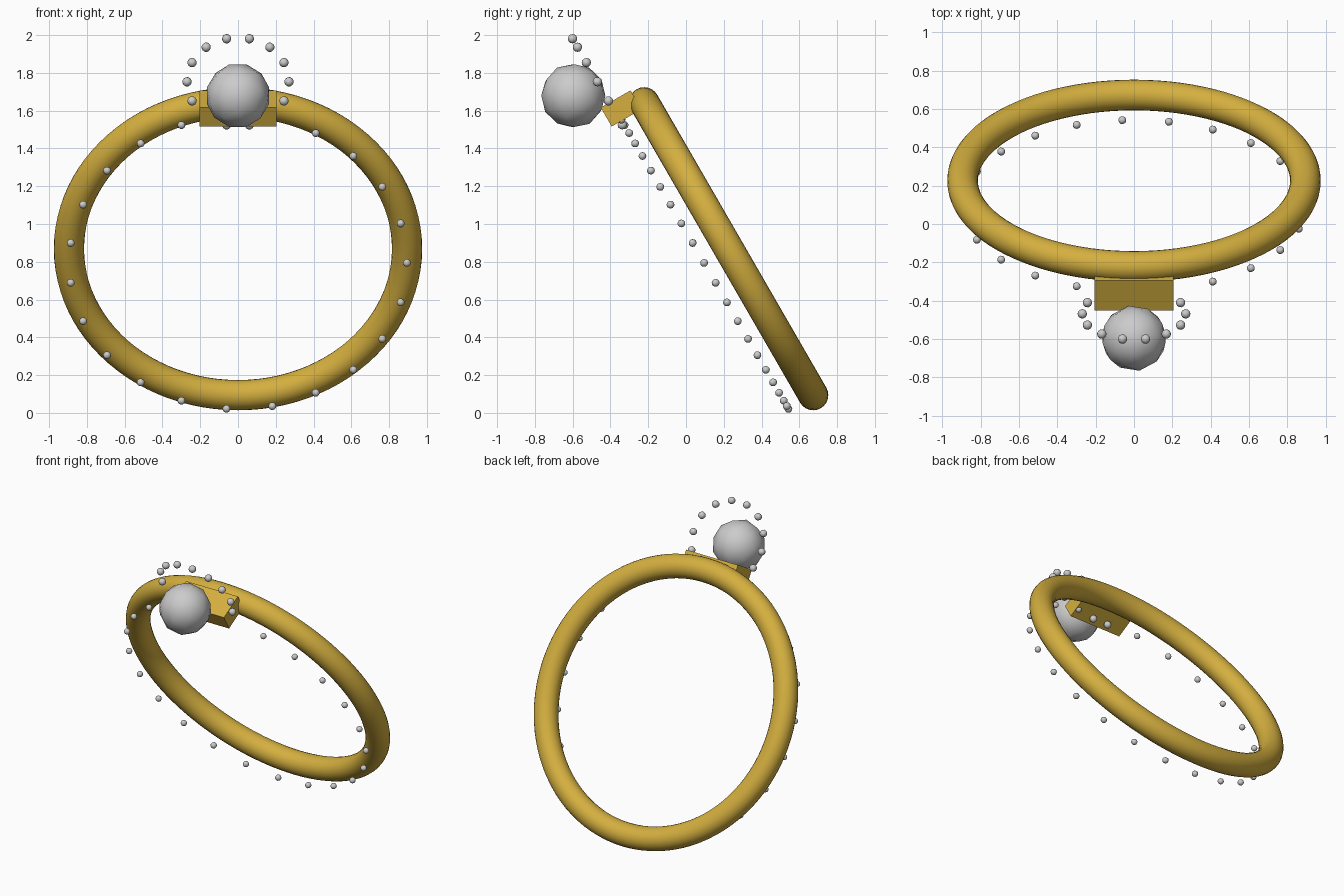
import bpy, bmesh, math
from mathutils import Matrix, Vector

if "Cube" in bpy.data.objects:
    bpy.data.objects.remove(bpy.data.objects["Cube"])

# Ring is modelled flat, then tipped up: local x = x, local y = up along ring, local z = front
FRAME = Matrix.Translation((0, 0.226, 0.869)) @ Matrix.Rotation(math.radians(120), 4, 'X')

gold = bpy.data.materials.new("gold")
gold.diffuse_color = (0.66, 0.43, 0.05, 1)
gold.use_nodes = True
gold.node_tree.nodes["Principled BSDF"].inputs["Base Color"].default_value = gold.diffuse_color


def place(obj, name, material=None, smooth=True):
    obj.name = name
    if material:
        obj.data.materials.append(material)
    if smooth:
        bpy.ops.object.select_all(action='DESELECT')
        obj.select_set(True)
        bpy.context.view_layer.objects.active = obj
        bpy.ops.object.shade_smooth_by_angle(angle=math.radians(30))
    obj.matrix_world = FRAME
    return obj


def stone_circle(name, count, radius, centre, size, phase=0.0):
    """Circle of small round stones in one mesh."""
    bm = bmesh.new()
    for i in range(count):
        a = phase + 2 * math.pi * i / count
        pos = Vector(centre) + Vector((radius * math.cos(a), radius * math.sin(a), 0))
        bmesh.ops.create_icosphere(bm, subdivisions=2, radius=size,
                                   matrix=Matrix.Translation(pos))
    mesh = bpy.data.meshes.new(name)
    bm.to_mesh(mesh)
    bm.free()
    obj = bpy.data.objects.new(name, mesh)
    bpy.context.collection.objects.link(obj)
    return place(obj, name)


# Band
bpy.ops.mesh.primitive_torus_add(major_radius=0.895, minor_radius=0.08,
                                 major_segments=96, minor_segments=24)
place(bpy.context.object, "band", gold)

# Setting block that holds the centre stone
bm = bmesh.new()
bmesh.ops.create_cube(bm, size=1, matrix=Matrix.Translation((0, 0.928, 0.122))
                      @ Matrix.Diagonal((0.41, 0.116, 0.182, 1)))
mesh = bpy.data.meshes.new("setting")
bm.to_mesh(mesh)
bm.free()
setting = bpy.data.objects.new("setting", mesh)
bpy.context.collection.objects.link(setting)
place(setting, "setting", gold, smooth=False)

# Centre stone
bm = bmesh.new()
bmesh.ops.create_icosphere(bm, subdivisions=2, radius=0.172,
                           matrix=Matrix.Translation((0, 1.113, 0.307)))
mesh = bpy.data.meshes.new("centre_stone")
bm.to_mesh(mesh)
bm.free()
stone = bpy.data.objects.new("centre_stone", mesh)
bpy.context.collection.objects.link(stone)
place(stone, "centre_stone")

# Halo around the centre stone and row of stones along the band
stone_circle("halo_stones", 14, 0.27, (0, 1.113, 0.16), 0.025)
stone_circle("band_stones", 23, 0.894, (0, 0, 0.15), 0.021)
